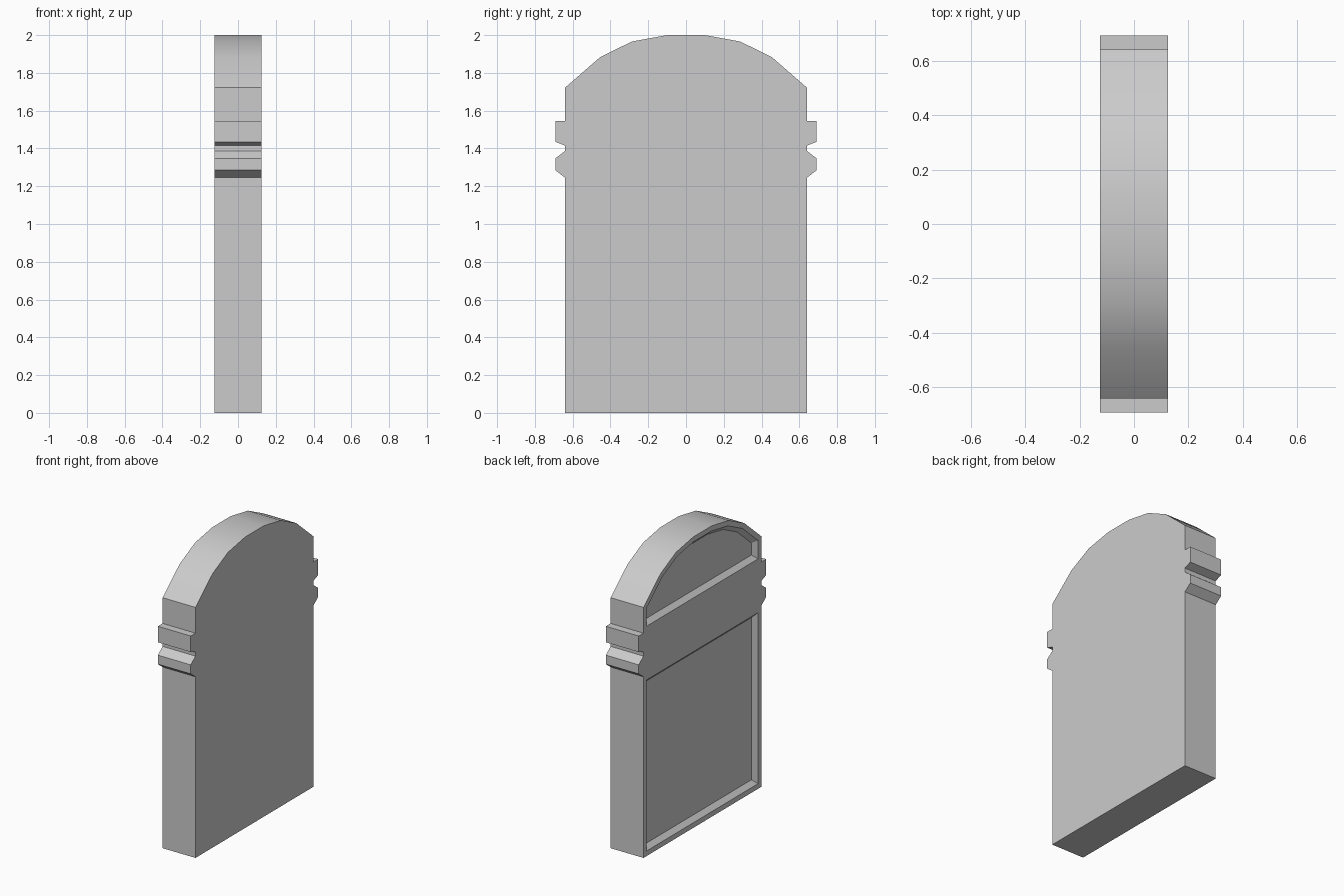
import bpy, bmesh, math

if "Cube" in bpy.data.objects:
    bpy.data.objects.remove(bpy.data.objects["Cube"])

HALF = 0.125            # half thickness along x
RIM, BEVEL = 0.035, 0.03


def mirrored(right):
    """Close a half outline (bottom to top, +y side) with its -y mirror."""
    return right + [(-y, z) for y, z in reversed(right)]


# Half outlines (y, z) of the three stacked zones
lower = mirrored([(0.64, 0.0), (0.64, 1.245)])
band = mirrored([(0.64, 1.245), (0.692, 1.285), (0.692, 1.347), (0.64, 1.387),
                 (0.64, 1.415), (0.692, 1.435), (0.692, 1.545), (0.64, 1.545)])
arch = mirrored([(0.64, 1.545), (0.64, 1.722), (0.455, 1.883),
                 (0.287, 1.966), (0.10, 2.0)])

bm = bmesh.new()
points = {}


def zone(outline):
    """Add one flat zone on the -x side, sharing corners with its neighbours."""
    for p in outline:
        if p not in points:
            points[p] = bm.verts.new((-HALF, p[0], p[1]))
    return bm.faces.new([points[p] for p in outline])


zones = [zone(o) for o in (lower, band, arch)]

# Thicken to a solid slab
ext = bmesh.ops.extrude_face_region(bm, geom=zones, use_keep_orig=True)
verts = [g for g in ext["geom"] if isinstance(g, bmesh.types.BMVert)]
bmesh.ops.translate(bm, verts=verts, vec=(2 * HALF, 0, 0))
bmesh.ops.recalc_face_normals(bm, faces=bm.faces[:])

# Recessed panels with sloped borders on the -x side
panels = [f for f in bm.faces
          if f.normal.x < -0.9 and not 1.25 < f.calc_center_median().z < 1.54]
for thickness, depth in ((RIM, 0.0), (BEVEL, -BEVEL)):
    bmesh.ops.inset_individual(bm, faces=panels, thickness=thickness,
                               depth=depth, use_even_offset=True)

mesh = bpy.data.meshes.new("arched_slab")
bm.to_mesh(mesh)
bm.free()
slab = bpy.data.objects.new("arched_slab", mesh)
bpy.context.collection.objects.link(slab)

# Smooth arch, sharp corners
bpy.context.view_layer.objects.active = slab
slab.select_set(True)
bpy.ops.object.shade_smooth_by_angle(angle=math.radians(30))
